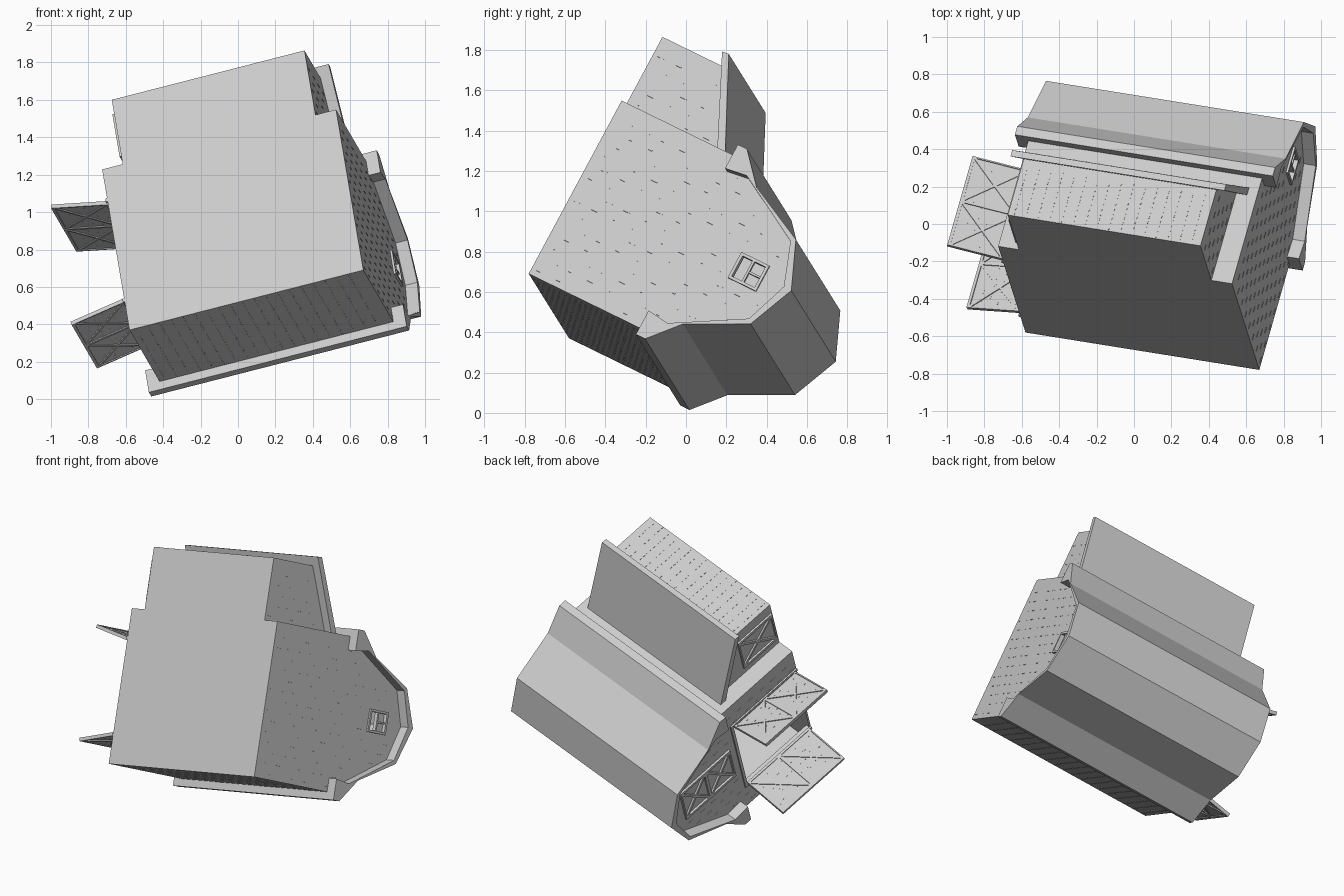
import bpy, bmesh
from mathutils import Vector, Matrix

if "Cube" in bpy.data.objects:
    bpy.data.objects.remove(bpy.data.objects["Cube"])

# Barn frame: a = across, l = along, u = up; the whole barn lies tipped on its roof
along = Vector((.957, -.153, .245)).normalized()
up = Vector((-.142, .467, .873)).cross(along).normalized()
across = along.cross(up)
TILT = Matrix((across, along, up)).transposed().to_4x4()
TILT.translation = (.67, -.78, .69)

W, LEN, MID = .985, 1.306, .4925
grey = bpy.data.materials.new("light grey")
grey.use_nodes = True
grey.diffuse_color = (.6, .6, .6, 1)
grey.node_tree.nodes["Principled BSDF"].inputs["Base Color"].default_value = (.6, .6, .6, 1)


def gable_map(a, b, c):
    return (a, c, b)


def side_map(a, b, c):
    return (c, a, b)


class Part:
    """Collects prisms into one named mesh."""

    def __init__(self, name, place=gable_map):
        self.name, self.place, self.bm = name, place, bmesh.new()

    def prism(self, pts, c0, c1):
        lo = [self.bm.verts.new(self.place(a, b, c0)) for a, b in pts]
        hi = [self.bm.verts.new(self.place(a, b, c1)) for a, b in pts]
        self.bm.faces.new(lo)
        self.bm.faces.new(hi[::-1])
        for i in range(len(pts)):
            j = (i + 1) % len(pts)
            self.bm.faces.new((lo[j], lo[i], hi[i], hi[j]))

    def rect(self, a0, a1, b0, b1, c0, c1):
        self.prism([(a0, b0), (a1, b0), (a1, b1), (a0, b1)], c0, c1)

    def bar(self, p, q, width, c0, c1):
        p, q = Vector(p), Vector(q)
        side = (q - p).normalized().orthogonal() * width / 2
        self.prism([p + side, q + side, q - side, p - side], c0, c1)

    def braced(self, a0, a1, b0, b1, bays, c0, c1, t=.02):
        """Framed panel with a cross in every bay."""
        for a in (a0, a1 - t):
            self.rect(a, a + t, b0, b1, c0, c1)
        step = (b1 - b0) / bays
        for i in range(bays + 1):
            b = b0 + i * step
            self.rect(a0 + t, a1 - t, max(b - t / 2, b0), min(b + t / 2, b1), c0, c1)
        for i in range(bays):
            lo, hi = b0 + i * step + t / 2, b0 + (i + 1) * step - t / 2
            self.bar((a0 + t, lo), (a1 - t, hi), t * .8, c0, c1)
            self.bar((a0 + t, hi), (a1 - t, lo), t * .8, c0, c1)

    def dashes(self, a0, a1, da, b0, b1, db, size, c0, c1, keep=lambda a, b: True):
        """Staggered rows of thin plank marks."""
        for i in range(int((a1 - a0) / da)):
            a = a0 + (i + .5) * da
            for j in range(int((b1 - b0) / db)):
                b = b0 + (j + .25 + .5 * (i % 2)) * db
                if keep(a, b):
                    self.rect(a - .002, a + .002, b, b + size, c0, c1)

    def finish(self):
        bmesh.ops.recalc_face_normals(self.bm, faces=self.bm.faces)
        mesh = bpy.data.meshes.new(self.name)
        self.bm.to_mesh(mesh)
        self.bm.free()
        mesh.materials.append(grey)
        ob = bpy.data.objects.new(self.name, mesh)
        bpy.context.collection.objects.link(ob)
        ob.matrix_world = TILT
        return ob


def mirrored(half):
    """Left-right symmetric outline from points right of the middle."""
    return [(MID + a, u) for a, u in half] + [(MID - a, u) for a, u in half[::-1] if a]


# Floor and long walls
p = Part("floor")
p.rect(0, W, 0, .012, -LEN, 0)
p.finish()
p = Part("side_walls")
for a in (0, W - .03):
    p.rect(a, a + .03, 0, .7, -LEN, 0)
p.finish()

# Gable walls, one with a doorway and one with a window
crown = [(MID, .69), (.41, .78), (.225, 1.125), (0, 1.21)]
p = Part("front_gable")
p.prism(mirrored([(MID, 0)] + crown), -.03, 0)
front = p.finish()
p = Part("rear_gable")
p.prism(mirrored([(.3, .57), (.3, .0), (MID, 0)] + crown), -LEN, -LEN + .03)
p.finish()

p = Part("window_cutter")
p.rect(.43, .555, .925, 1.055, -.1, .1)
cutter = p.finish()
cutter.hide_render = True
cutter.hide_viewport = True
cut = front.modifiers.new("window", 'BOOLEAN')
cut.object, cut.solver = cutter, 'EXACT'

# Window frame, with closed upper sash
p = Part("window_frame")
for a in (.42, .55):
    p.rect(a, a + .015, .91, 1.07, -.02, .012)
for u in (.91, 1.055):
    p.rect(.435, .55, u, u + .015, -.02, .012)
p.rect(.435, .55, .98, .992, -.02, .006)
p.rect(.487, .498, .992, 1.055, -.02, .004)
p.finish()
p = Part("window_glass")
p.rect(.43, .555, .985, 1.06, -.02, -.012)
p.finish()

# Flared gambrel roof
outer = [(.405, .648), (.54, .648), (.54, .70), (.39, .835), (.24, 1.14), (0, 1.243)]
inner = [(.42, .763), (.22, 1.12), (0, 1.2)]
right = [(MID + a, u) for a, u in outer]
left = [(MID - a, u) for a, u in outer[-2::-1]]
under = [(MID - a, u) for a, u in inner] + [(MID + a, u) for a, u in inner[-2::-1]]
p = Part("main_roof")
p.prism(right + left + under, -LEN - .067, .067)
p.finish()

# Lean-to along one side
p = Part("lean_to")
p.prism([(W, 0), (1.38, 0), (1.38, .345), (W, .545)], -1.191, -.115)
p.finish()
p = Part("lean_to_roof")
p.prism([(1.436, .32), (1.44, .356), (W, .58), (W, .535)], -1.25, -.055)
p.finish()
p = Part("lean_to_door")
p.braced(1.04, 1.3, .01, .31, 1, -1.203, -1.19)
p.finish()

# Hay door and doorway trim on the rear gable
p = Part("hay_door")
p.braced(.36, .625, .64, 1.08, 2, -LEN - .014, -LEN)
p.finish()
p = Part("doorway_trim")
for a in (.175, .79):
    p.rect(a, a + .02, 0, .59, -LEN - .01, -LEN + .02)
p.rect(.195, .79, .57, .59, -LEN - .01, -LEN + .02)
p.finish()

# Two open barn doors
for name, hinge, tip in (("lower_door", .195, .137), ("upper_door", .79, .855)):
    root = Vector((hinge, -LEN, 0))
    run = Vector((tip - hinge, -.31, 0))
    width = run.length
    run.normalize()
    out = run.cross(Vector((0, 0, 1)))
    p = Part(name, lambda a, b, c: root + run * a + out * c + Vector((0, 0, b)))
    p.rect(0, width, .02, .565, -.005, .005)
    for s in (-1, 1):
        p.braced(0, width, .02, .565, 2, s * .005, s * .011, .016)
        p.dashes(.02, width - .02, .05, .04, .54, .06, .02, s * .005, s * .006)
    p.finish()


# Plank marks on every wall
def under_roof(a, u):
    x = abs(a - MID)
    edge = [(MID, .60), (.40, .70), (.225, 1.06), (0, 1.14)]
    for (x0, u0), (x1, u1) in zip(edge, edge[1:]):
        if x1 <= x <= x0:
            return u < u0 + (u1 - u0) * (x0 - x) / (x0 - x1)
    return False


def front_field(a, u):
    return under_roof(a, u) and not (.41 < a < .57 and .86 < u < 1.08)


def rear_field(a, u):
    return under_roof(a, u) and not (.17 < a < .82 and u < .6) and not (.34 < a < .64)


def lean_field(a, u):
    return u < .49 - (a - W) * .5


p = Part("gable_planks")
p.dashes(0, W, .066, 0, 1.2, .1, .035, 0, .002, front_field)
p.dashes(0, W, .066, 0, 1.2, .1, .035, -LEN - .002, -LEN, rear_field)
p.dashes(W, 1.38, .066, 0, .5, .1, .035, -.115, -.113, lean_field)
p.finish()
p = Part("side_planks", side_map)
p.dashes(-LEN, 0, .066, 0, .64, .03, .012, -.002, 0)
p.dashes(-1.191, -.115, .066, 0, .32, .03, .012, 1.38, 1.382)
p.finish()
